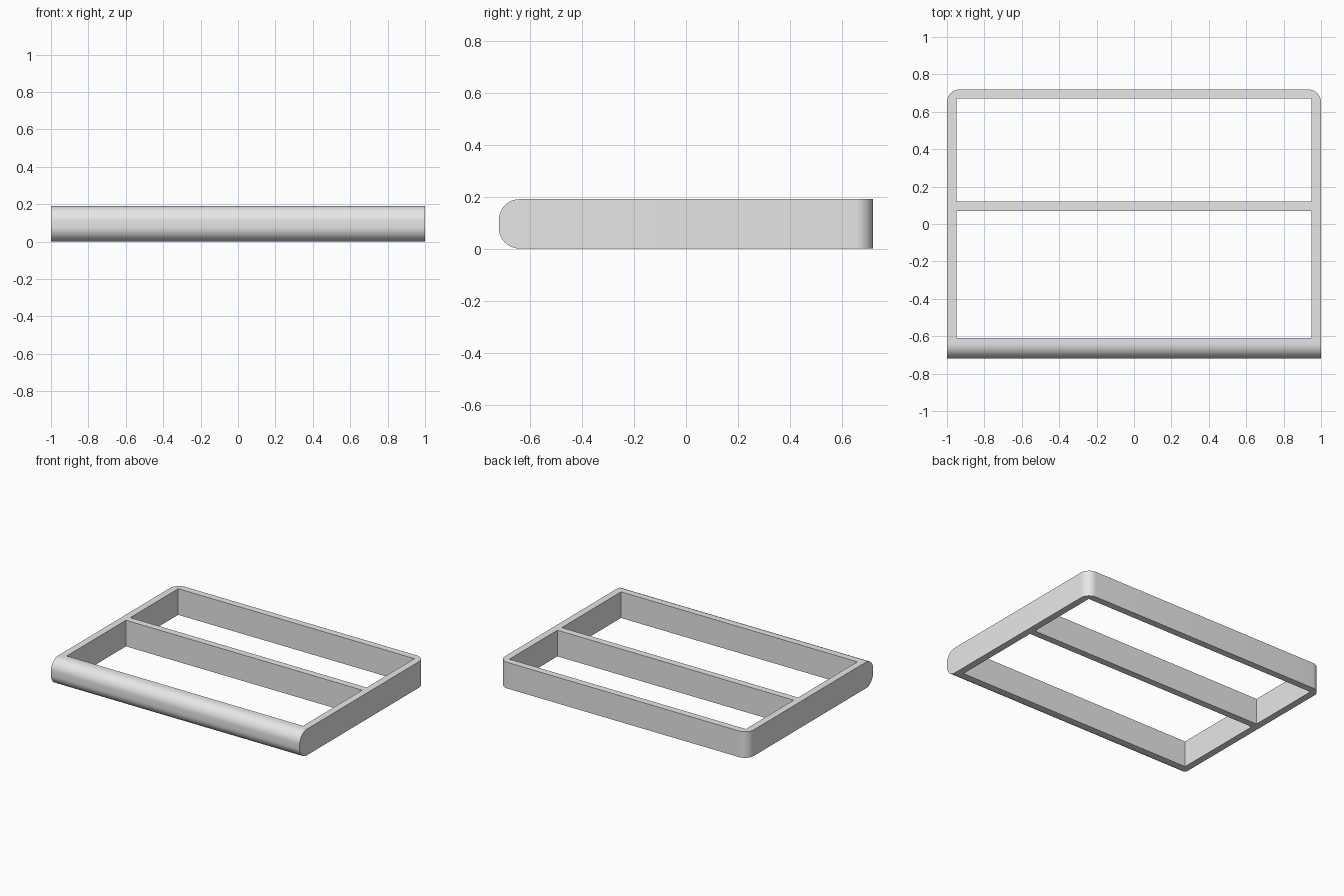
import bpy
import bmesh
from math import radians

cube = bpy.data.objects.get("Cube")
if cube:
    bpy.data.objects.remove(cube, do_unlink=True)

HALF_X, HALF_Y, HEIGHT = 1.0, 0.72, 0.19
WALL = 0.05
FRONT_RADIUS, CORNER_RADIUS = 0.08, 0.07

grey = bpy.data.materials.new("light grey")
grey.use_nodes = True
grey.diffuse_color = (0.8, 0.8, 0.8, 1)
grey.node_tree.nodes["Principled BSDF"].inputs["Base Color"].default_value = (0.8, 0.8, 0.8, 1)


def box_mesh(x0, x1, y0, y1, z0, z1):
    bm = bmesh.new()
    bmesh.ops.create_cube(bm, size=1)
    for v in bm.verts:
        v.co.x = x1 if v.co.x > 0 else x0
        v.co.y = y1 if v.co.y > 0 else y0
        v.co.z = z1 if v.co.z > 0 else z0
    return bm


def add_object(name, bm):
    mesh = bpy.data.meshes.new(name)
    bm.to_mesh(mesh)
    bm.free()
    mesh.materials.append(grey)
    obj = bpy.data.objects.new(name, mesh)
    bpy.context.collection.objects.link(obj)
    return obj


def round_edges(bm, test, radius):
    edges = [e for e in bm.edges if test(*(v.co for v in e.verts))]
    bmesh.ops.bevel(bm, geom=edges, offset=radius, segments=12,
                    profile=0.5, affect='EDGES')


# Slab with a bullnose front and rounded upright back corners
bm = box_mesh(-HALF_X, HALF_X, -HALF_Y, HALF_Y, 0, HEIGHT)
round_edges(bm, lambda a, b: a.y < 0 and b.y < 0 and a.z == b.z, FRONT_RADIUS)
round_edges(bm, lambda a, b: a.y > 0.7 and b.y > 0.7 and a.x == b.x, CORNER_RADIUS)
frame = add_object("frame", bm)

# Two through openings, leaving the crossbar between them
bpy.context.view_layer.objects.active = frame
frame.select_set(True)
for name, y0, y1 in (("front_opening", -0.61, 0.07),
                     ("back_opening", 0.12, HALF_Y - WALL)):
    cutter = add_object(name, box_mesh(WALL - HALF_X, HALF_X - WALL, y0, y1,
                                       -0.1, HEIGHT + 0.1))
    cutter.hide_render = True
    cut = frame.modifiers.new(name, 'BOOLEAN')
    cut.operation = 'DIFFERENCE'
    cut.solver = 'EXACT'
    cut.object = cutter
    bpy.ops.object.modifier_apply(modifier=cut.name)
    bpy.data.objects.remove(cutter, do_unlink=True)

bpy.ops.object.shade_smooth_by_angle(angle=radians(30))
